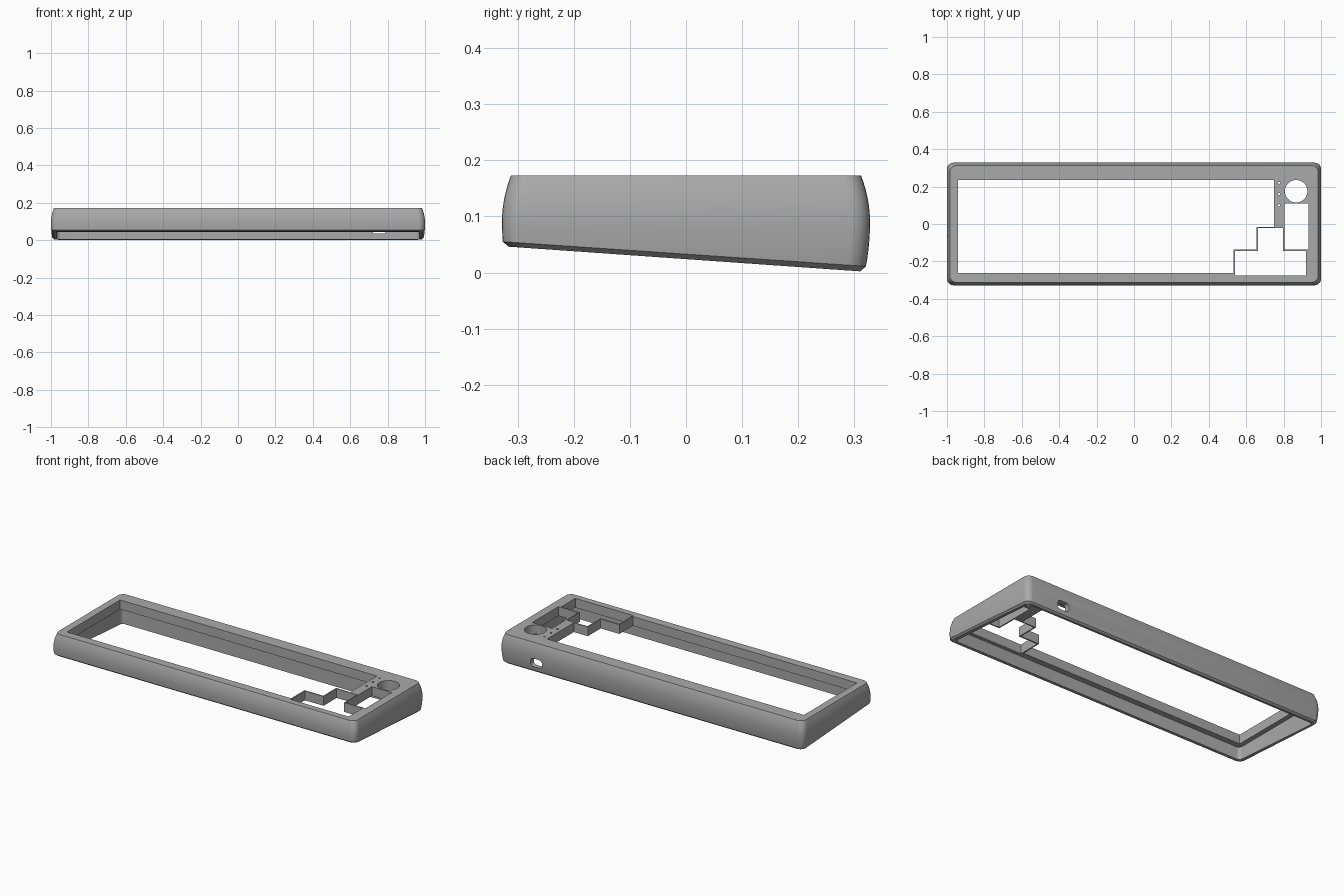
import bpy, bmesh, math

if "Cube" in bpy.data.objects:
    bpy.data.objects.remove(bpy.data.objects["Cube"], do_unlink=True)

HALF_X, HALF_Y, TOP = 1.0, 0.328, 0.173
LIP_Z = 0.118          # underside of the top plate

grey = bpy.data.materials.new("case grey")
grey.use_nodes = True
colour = (0.4, 0.4, 0.4, 1)
grey.diffuse_color = colour
grey.node_tree.nodes["Principled BSDF"].inputs["Base Color"].default_value = colour


def rounded_rect(hx, hy, r, steps=6):
    """Corner-rounded rectangle, counter-clockwise."""
    pts = []
    for i, (sx, sy) in enumerate([(1, 1), (-1, 1), (-1, -1), (1, -1)]):
        for k in range(steps + 1):
            a = math.pi / 2 * (i + k / steps)
            pts.append((sx * (hx - r) + r * math.cos(a),
                        sy * (hy - r) + r * math.sin(a)))
    return pts


def circle(cx, cy, r, n):
    return [(cx + r * math.cos(2 * math.pi * i / n),
             cy + r * math.sin(2 * math.pi * i / n)) for i in range(n)]


def rect(x0, y0, x1, y1):
    return [(x0, y0), (x1, y0), (x1, y1), (x0, y1)]


def loft(name, rings):
    """Closed solid through a list of matching rings of 3D points."""
    bm = bmesh.new()
    loops = [[bm.verts.new(p) for p in ring] for ring in rings]
    n = len(loops[0])
    for a, b in zip(loops, loops[1:]):
        for i in range(n):
            j = (i + 1) % n
            bm.faces.new((a[i], a[j], b[j], b[i]))
    bm.faces.new(loops[0][::-1])
    bm.faces.new(loops[-1])
    bmesh.ops.recalc_face_normals(bm, faces=bm.faces)
    mesh = bpy.data.meshes.new(name)
    bm.to_mesh(mesh)
    bm.free()
    obj = bpy.data.objects.new(name, mesh)
    bpy.context.collection.objects.link(obj)
    return obj


def prism(name, pts, z0, z1):
    return loft(name, [[(x, y, z) for x, y in pts] for z in (z0, z1)])


def underside(y):
    """Height of the sloping lower edge, higher at the front."""
    return 0.055 + (0.011 - 0.055) * (y + HALF_Y) / (2 * HALF_Y)


def bulge(z):
    """How far the wall leans in from its widest line."""
    t = (z - 0.09) / 0.083
    return (0.016 if t > 0 else 0.008) * t * t


def shell_ring(t, extra=0.0):
    ring = []
    for x, y in rounded_rect(HALF_X, HALF_Y, 0.035):
        low = underside(y)
        z = low + (TOP - low) * t
        inset = bulge(z) + extra
        ring.append((x * (1 - inset / HALF_X), y * (1 - inset / HALF_Y), z - extra * 0.85))
    return ring


# Outer body: chamfered sloping foot edge and softly bulging walls
STEPS = 12
case = loft("case_top", [shell_ring(0, 0.0105)] + [shell_ring(i / STEPS) for i in range(STEPS + 1)])
case.data.materials.append(grey)

# Hollow underneath, leaving a lip around the plate
cutters = [prism("cavity", rounded_rect(0.968, 0.296, 0.02), -0.1, LIP_Z)]

# Main key field, stepped around the arrow cluster
main_field = [(-0.94, -0.262), (0.533, -0.262), (0.533, -0.136), (0.656, -0.136),
              (0.656, -0.015), (0.748, -0.015), (0.748, 0.236), (-0.94, 0.236)]
# Arrow cluster, with a raised middle key
arrows = [(0.54, -0.275), (0.92, -0.275), (0.92, -0.144), (0.797, -0.144),
          (0.797, -0.022), (0.663, -0.022), (0.663, -0.144), (0.54, -0.144)]
openings = {
    "main_opening": main_field,
    "arrow_opening": arrows,
    "side_key_opening": rect(0.804, -0.137, 0.934, 0.11),
    "knob_hole": circle(0.867, 0.175, 0.06, 48),
}
for i in range(3):
    openings[f"indicator_hole_{i}"] = circle(0.775, 0.1 + 0.06 * i, 0.006, 16)
for name, pts in openings.items():
    cutters.append(prism(name, pts, LIP_Z - 0.03, TOP + 0.05))

# Cable port through the back wall
port = [(0.755 + x, 0.06 + z) for x, z in rounded_rect(0.038, 0.025, 0.018)]
cutters.append(loft("cable_port", [[(x, y, z) for x, z in port] for y in (0.25, 0.4)]))

for cutter in cutters:
    cutter.hide_render = True
    mod = case.modifiers.new(cutter.name, "BOOLEAN")
    mod.operation = "DIFFERENCE"
    mod.solver = "EXACT"
    mod.object = cutter

# Bake the cuts and drop the cutters
deps = bpy.context.evaluated_depsgraph_get()
baked = bpy.data.meshes.new_from_object(case.evaluated_get(deps))
case.modifiers.clear()
case.data = baked
for cutter in cutters:
    bpy.data.objects.remove(cutter, do_unlink=True)

bpy.ops.object.select_all(action="DESELECT")
case.select_set(True)
bpy.context.view_layer.objects.active = case
bpy.ops.object.shade_smooth_by_angle(angle=math.radians(25))
